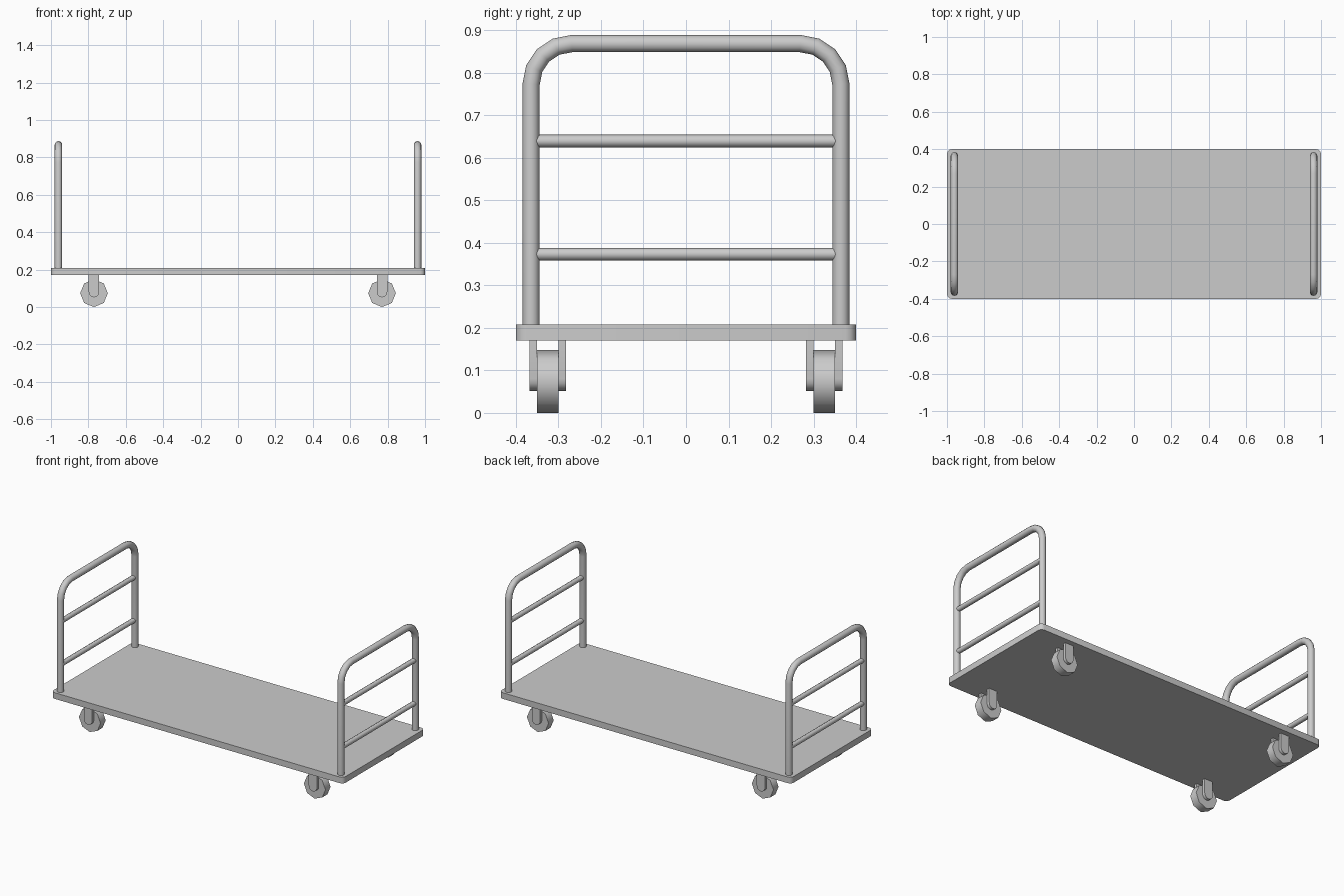
import bpy, bmesh
from math import pi, sin, cos, radians
from mathutils import Matrix, Vector

cube = bpy.data.objects.get("Cube")
if cube:
    bpy.data.objects.remove(cube)

grey = bpy.data.materials.new("light_grey")
grey.use_nodes = True
colour = (0.6, 0.6, 0.6, 1)
grey.diffuse_color = colour
grey.node_tree.nodes["Principled BSDF"].inputs["Base Color"].default_value = colour


def add(name, bm, smooth=40):
    """Turn a bmesh into a finished object."""
    bmesh.ops.recalc_face_normals(bm, faces=bm.faces)
    mesh = bpy.data.meshes.new(name)
    bm.to_mesh(mesh)
    bm.free()
    mesh.materials.append(grey)
    ob = bpy.data.objects.new(name, mesh)
    bpy.context.collection.objects.link(ob)
    bpy.ops.object.select_all(action='DESELECT')
    ob.select_set(True)
    bpy.context.view_layer.objects.active = ob
    if smooth:
        bpy.ops.object.shade_smooth_by_angle(angle=radians(smooth))
    return ob


def prism(name, outline, offset, smooth=40):
    """Extrude a closed 3D outline along an offset."""
    bm = bmesh.new()
    face = bm.faces.new([bm.verts.new(p) for p in outline])
    new = bmesh.ops.extrude_face_region(bm, geom=[face])["geom"]
    verts = [v for v in new if isinstance(v, bmesh.types.BMVert)]
    bmesh.ops.translate(bm, verts=verts, vec=offset)
    return add(name, bm, smooth)


def arc(cx, cy, r, start, end, steps):
    angles = [radians(start + (end - start) * i / steps) for i in range(steps + 1)]
    return [(cx + r * cos(a), cy + r * sin(a)) for a in angles]


def tube(name, path, x, r, sides, smooth=50):
    """Sweep a round section along a (y, z) path lying in the plane at x."""
    bm = bmesh.new()
    pts = [Vector(p) for p in path]
    rings = []
    for i, p in enumerate(pts):
        ins = (p - pts[i - 1]).normalized() if i else None
        out = (pts[i + 1] - p).normalized() if i + 1 < len(pts) else None
        tangent = ((ins or out) + (out or ins)).normalized()
        normal = Vector((-tangent.y, tangent.x))
        stretch = 1 / tangent.dot(ins or out)
        ring = []
        for k in range(sides):
            a = 2 * pi * k / sides
            q = p + normal * (r * sin(a) * stretch)
            ring.append(bm.verts.new((x + r * cos(a), q.x, q.y)))
        rings.append(ring)
    for a, b in zip(rings, rings[1:]):
        for k in range(sides):
            n = (k + 1) % sides
            bm.faces.new((a[k], a[n], b[n], b[k]))
    bm.faces.new(rings[0])
    bm.faces.new(rings[-1])
    return add(name, bm, smooth)


# Deck with rounded corners
R = 0.025
outline = []
for i, (sx, sy) in enumerate([(1, 1), (-1, 1), (-1, -1), (1, -1)]):
    outline += arc(sx * (1 - R), sy * (0.4 - R), R, 90 * i, 90 * i + 90, 3)
prism("deck", [(x, y, 0.17) for x, y in outline], (0, 0, 0.038), 35)

# End rails: bent hoop and two rungs
HALF, TOP, BEND = 0.364, 0.868, 0.095
hoop = [(HALF, 0.2)] + arc(HALF - BEND, TOP - BEND, BEND, 0, 90, 4)
hoop += [(-y, z) for y, z in reversed(hoop)]
for side, x in (("left", 0.96), ("right", -0.96)):
    tube(side + "_hoop", hoop, x, 0.02, 12)
    for label, z in (("upper", 0.639), ("lower", 0.373)):
        tube(f"{side}_{label}_rung", [(-0.355, z), (0.355, z)], x, 0.015, 8)

# Casters: octagonal wheel between two round-ended fork plates
for sx, side in ((1, "left"), (-1, "right")):
    for sy, end in ((-1, "front"), (1, "back")):
        x, y = sx * 0.77, sy * 0.325
        bm = bmesh.new()
        bmesh.ops.create_cone(bm, cap_ends=True, segments=8, radius1=0.074,
                              radius2=0.074, depth=0.05,
                              matrix=Matrix.Translation((x, y, 0.074)) @ Matrix.Rotation(pi / 2, 4, 'X'))
        add(f"{end}_{side}_wheel", bm, 50)
        profile = [(x + 0.028, 0.172)] + arc(x, 0.08, 0.028, 0, -180, 8) + [(x - 0.028, 0.172)]
        for label, off in (("inner", -0.034), ("outer", 0.034)):
            yc = y + sy * off
            prism(f"{end}_{side}_{label}_fork",
                  [(px, yc - 0.009, pz) for px, pz in profile], (0, 0.018, 0))
